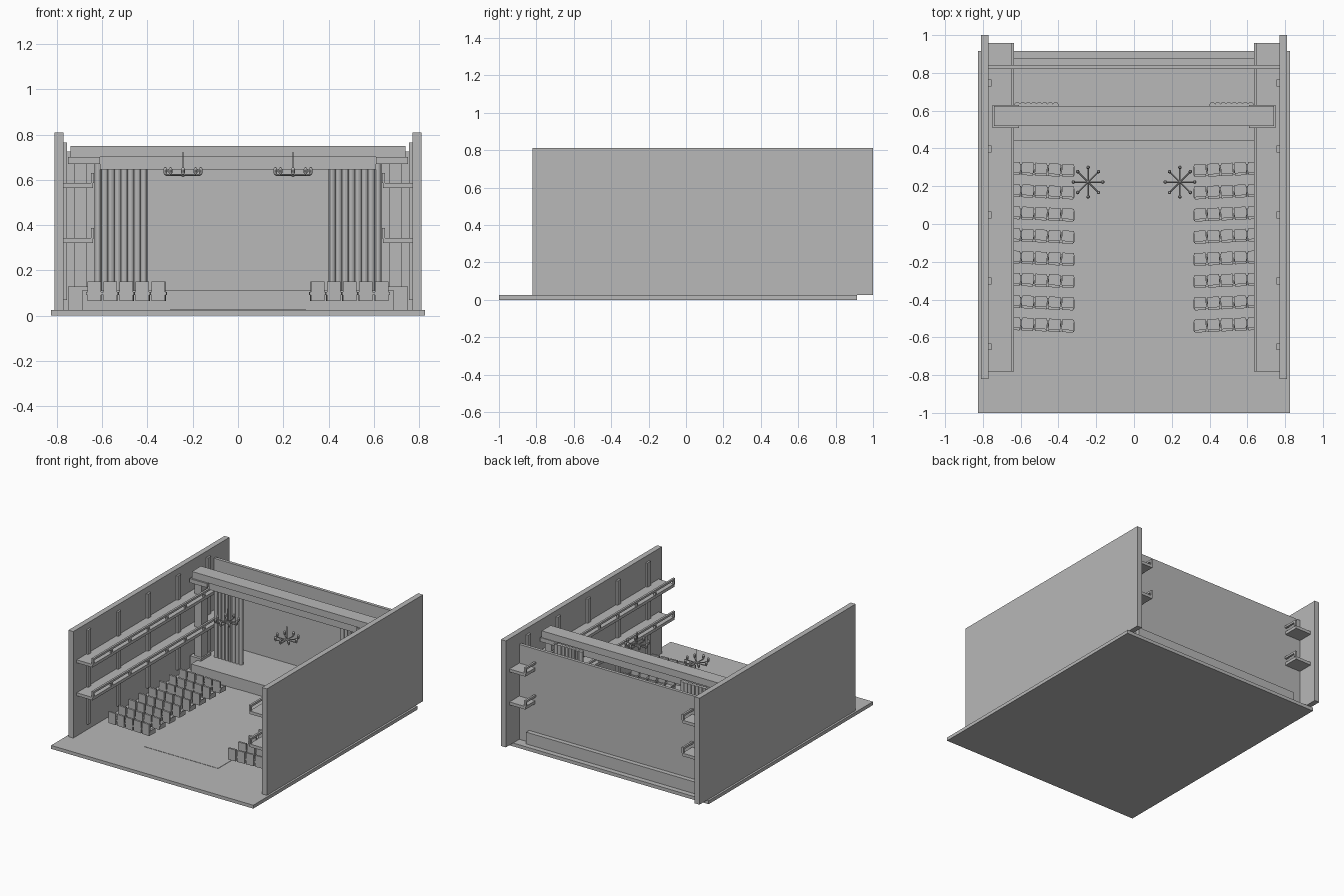
import bpy, bmesh, math
from mathutils import Matrix, Vector

cube = bpy.data.objects.get("Cube")
if cube:
    bpy.data.objects.remove(cube, do_unlink=True)

grey = bpy.data.materials.new("plain_grey")
grey.use_nodes = True
tone = (0.48, 0.48, 0.48, 1)
grey.diffuse_color = tone
grey.node_tree.nodes["Principled BSDF"].inputs["Base Color"].default_value = tone


def finish(name, bm, smooth=False):
    mesh = bpy.data.meshes.new(name)
    bm.to_mesh(mesh)
    bm.free()
    mesh.materials.append(grey)
    obj = bpy.data.objects.new(name, mesh)
    bpy.context.collection.objects.link(obj)
    if smooth:
        bpy.ops.object.select_all(action='DESELECT')
        obj.select_set(True)
        bpy.context.view_layer.objects.active = obj
        bpy.ops.object.shade_smooth_by_angle()
    return obj


def add_box(bm, x, y, z, turn=None):
    """Box from (min, max) pairs, optionally moved by a matrix."""
    size = Matrix.Diagonal((x[1] - x[0], y[1] - y[0], z[1] - z[0], 1))
    place = Matrix.Translation((sum(x) / 2, sum(y) / 2, sum(z) / 2)) @ size
    bmesh.ops.create_cube(bm, size=1, matrix=(turn or Matrix()) @ place)


def add_rod(bm, a, b, radius, sides=8):
    a, b = Vector(a), Vector(b)
    turn = (b - a).to_track_quat('Z', 'Y').to_matrix().to_4x4()
    bmesh.ops.create_cone(bm, cap_ends=True, segments=sides, radius1=radius, radius2=radius,
                          depth=(b - a).length, matrix=Matrix.Translation((a + b) / 2) @ turn)


def box(name, x, y, z):
    bm = bmesh.new()
    add_box(bm, x, y, z)
    return finish(name, bm)


def span(side, near, far):
    return tuple(sorted((side * near, side * far)))


# Floor, stage, back wall and aisle carpet
box("floor", (-0.825, 0.825), (-1, 0.915), (0, 0.025))
box("stage", (-0.69, 0.69), (0.44, 0.877), (0.025, 0.112))
box("back_wall", (-0.77, 0.77), (0.82, 0.843), (0.025, 0.725))
box("aisle_carpet", (-0.3, 0.3), (-0.66, 0.44), (0.025, 0.027))

# Beams across the stage opening
box("arch_cornice", (-0.74, 0.74), (0.52, 0.625), (0.70, 0.75))
box("arch_beam", (-0.61, 0.61), (0.535, 0.61), (0.645, 0.70))

SEAT_ROWS, SEAT_COLUMNS = 8, 5

for side, label in ((1, "left"), (-1, "right")):
    box(label + "_wall", span(side, 0.77, 0.81), (-0.82, 1), (0.025, 0.81))

    # Flat posts along the wall
    bm = bmesh.new()
    for i in range(5):
        y = -0.65 + i * 0.349
        add_box(bm, span(side, 0.755, 0.77), (y - 0.018, y + 0.018), (0.07, 0.765))
    finish(label + "_wall_posts", bm)

    # Arch column with base and capital
    bm = bmesh.new()
    add_box(bm, span(side, 0.66, 0.75), (0.51, 0.63), (0.025, 0.13))
    add_box(bm, span(side, 0.67, 0.725), (0.53, 0.61), (0.13, 0.67))
    add_box(bm, span(side, 0.61, 0.75), (0.507, 0.63), (0.67, 0.70))
    finish(label + "_arch_column", bm)

    # Two balconies with open railings
    for level, z in (("lower", 0.322), ("upper", 0.565)):
        box(f"{label}_{level}_balcony", span(side, 0.64, 0.77), (-0.78, 0.957), (z, z + 0.022))
        bm = bmesh.new()
        rail = span(side, 0.635, 0.65)
        add_box(bm, rail, (-0.78, 0.957), (z + 0.05, z + 0.065))
        for i in range(9):
            y = -0.773 + i * 0.2154
            add_box(bm, rail, (y - 0.007, y + 0.007), (z + 0.02, z + 0.05))
        finish(f"{label}_{level}_railing", bm)

    # Gathered stage curtain
    bm = bmesh.new()
    for i in range(8):
        x = side * (0.415 + i * 0.029)
        add_rod(bm, (x, 0.63, 0.112), (x, 0.63, 0.69), 0.0155, 12)
    finish(label + "_curtain", bm, True)

    # Seats, rows bending gently toward the stage at the outside
    bm = bmesh.new()
    for row in range(SEAT_ROWS):
        for col in range(SEAT_COLUMNS):
            x = side * (0.35 + col * 0.071)
            y = 0.283 - row * 0.1175 + col * 0.003
            turn = Matrix.Translation((x, y, 0)) @ Matrix.Rotation(side * math.radians(3), 4, 'Z')
            add_box(bm, (-0.03, 0.03), (-0.02, 0.034), (0.066, 0.092), turn)
            add_box(bm, (-0.03, 0.03), (-0.034, -0.02), (0.066, 0.15), turn)
            for arm in (-1, 1):
                add_box(bm, span(arm, 0.03, 0.035), (-0.03, 0.025), (0.092, 0.104), turn)
    finish(label + "_seats", bm)

    # Chandelier with eight arms and tall bulbs
    bm = bmesh.new()
    centre = Vector((side * 0.243, 0.222, 0.622))
    add_rod(bm, centre, centre + Vector((0, 0, 0.1)), 0.003)
    bmesh.ops.create_uvsphere(bm, u_segments=10, v_segments=6, radius=0.009,
                              matrix=Matrix.Translation(centre))
    for i in range(8):
        angle = i * math.pi / 4
        tip = centre + Vector((math.cos(angle), math.sin(angle), 0)) * 0.078
        add_rod(bm, centre, tip, 0.004)
        bulb = Matrix.Translation(tip + Vector((0, 0, 0.017))) @ Matrix.Diagonal((1, 1, 1.9, 1))
        bmesh.ops.create_uvsphere(bm, u_segments=10, v_segments=6, radius=0.0095, matrix=bulb)
    finish(label + "_chandelier", bm, True)
